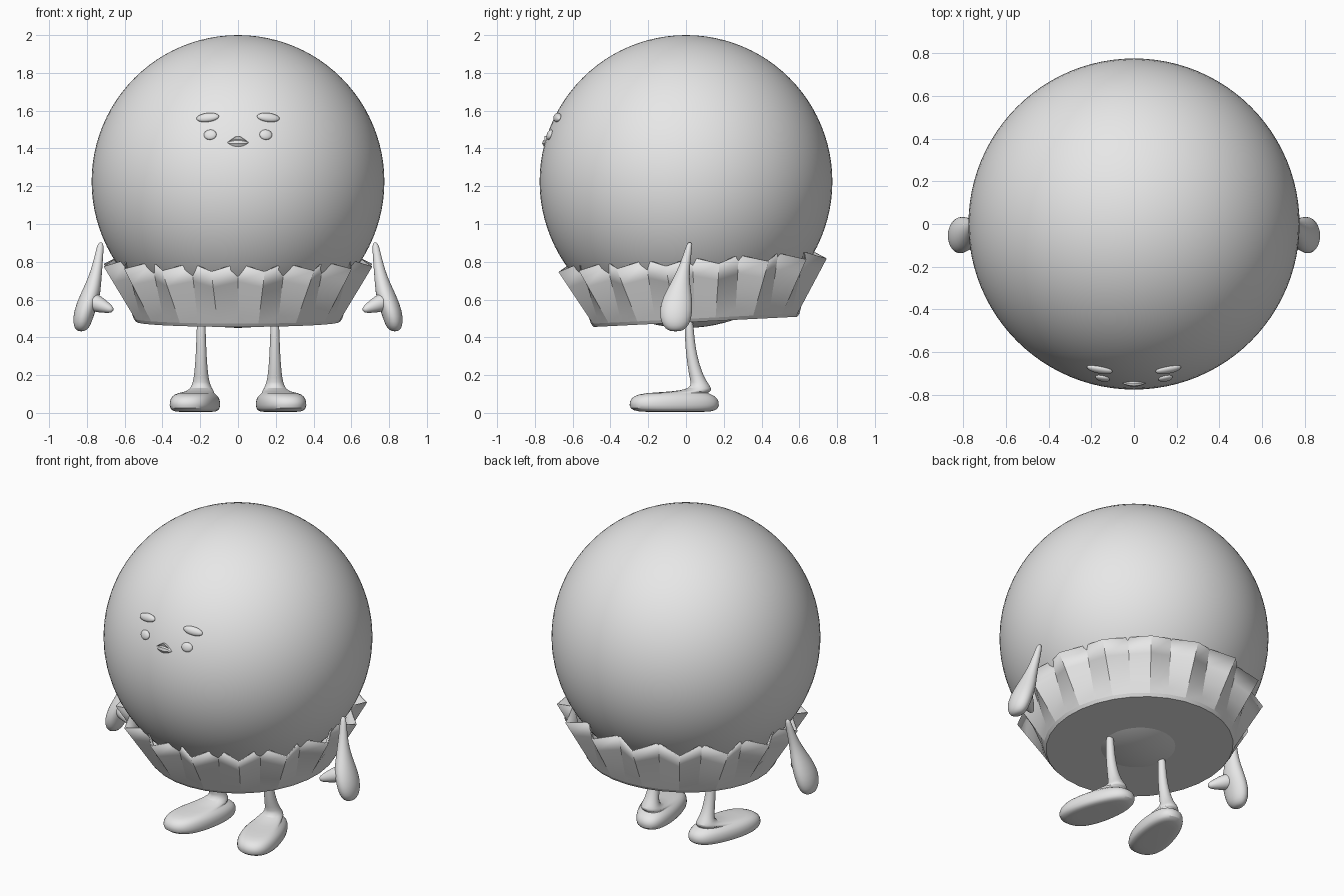
import bpy, bmesh, math
from mathutils import Vector, Matrix

if "Cube" in bpy.data.objects:
    bpy.data.objects.remove(bpy.data.objects["Cube"])

grey = bpy.data.materials.new("light grey")
grey.diffuse_color = (0.8, 0.8, 0.8, 1)
grey.use_nodes = True
grey.node_tree.nodes["Principled BSDF"].inputs["Base Color"].default_value = grey.diffuse_color
CENTRE, R = Vector((0, 0, 1.225)), 0.775


def finish(bm, name, angle=None, subdiv=0, thick=0):
    """Turn a bmesh into a named object with shading and modifiers."""
    bmesh.ops.recalc_face_normals(bm, faces=bm.faces)
    me = bpy.data.meshes.new(name)
    bm.to_mesh(me)
    bm.free()
    me.materials.append(grey)
    ob = bpy.data.objects.new(name, me)
    bpy.context.collection.objects.link(ob)
    if thick:
        m = ob.modifiers.new("thickness", 'SOLIDIFY')
        m.thickness, m.offset = thick, -1
    if subdiv:
        m = ob.modifiers.new("smooth", 'SUBSURF')
        m.levels = m.render_levels = subdiv
    if angle:
        bpy.ops.object.select_all(action='DESELECT')
        ob.select_set(True)
        bpy.context.view_layer.objects.active = ob
        bpy.ops.object.shade_smooth_by_angle(angle=math.radians(angle))
    return ob


def loft(rings, start=True, end=True):
    """Skin a list of closed rings with equal point counts."""
    bm = bmesh.new()
    rows = [[bm.verts.new(p) for p in r] for r in rings]
    n = len(rows[0])
    for a, b in zip(rows, rows[1:]):
        for i in range(n):
            j = (i + 1) % n
            bm.faces.new((a[i], a[j], b[j], b[i]))
    if start:
        bm.faces.new(rows[0])
    if end:
        bm.faces.new(rows[-1])
    return bm


def ellipse(x, y, z, rx, ry, n=16):
    return [Vector((x + rx * math.cos(2 * math.pi * i / n),
                    y + ry * math.sin(2 * math.pi * i / n), z)) for i in range(n)]


def ball(name, loc, size, turn=None, seg=24, rings=16):
    bm = bmesh.new()
    bmesh.ops.create_uvsphere(bm, u_segments=seg, v_segments=rings, radius=1)
    mat = Matrix.Translation(loc) @ (turn or Matrix()).to_4x4() @ Matrix.Diagonal((*size, 1))
    bmesh.ops.transform(bm, matrix=mat, verts=bm.verts)
    return finish(bm, name, 60)


def on_body(x, z, out=0.0):
    """Point on the front of the body, pushed outwards."""
    y = -math.sqrt(R * R - x * x - (z - CENTRE.z) ** 2)
    d = (Vector((x, y, z)) - CENTRE).normalized()
    return CENTRE + d * (R + out)


# Round body
ball("body", CENTRE, (R, R, R), seg=96, rings=48)

# Pleated paper cup: outward folds sit lower than the inward ones, tilted up at the back
PLEATS = 16
rings = []
for t in (-1, 0, 0.12, 0.4, 0.7, 1):
    ring = []
    for i in range(PLEATS * 2):
        a = math.pi * i / PLEATS - math.pi / 2
        if t < 0:
            r, z = 0.54, 0.0
        else:
            outer = i % 2
            r = 0.553 + t * (0.172 if outer else 0.092)
            z = 0.018 + t * (0.282 if outer else 0.322)
        ring.append(Vector((r * math.cos(a), r * math.sin(a), z)))
    rings.append(ring)
bm = loft(rings, end=False)
bmesh.ops.transform(bm, verts=bm.verts, matrix=Matrix.Translation((0, 0.05, 0.482))
                    @ Matrix.Rotation(0.05, 4, 'X'))
finish(bm, "pleated_cup", 12, thick=0.008)


def foot_ring(z, s):
    """Foot outline: wide toe, narrower heel, turned outwards."""
    ring = []
    heel, toe = Vector((0.178, 0.07)), Vector((0.263, -0.163))
    for i in range(24):
        a = 2 * math.pi * i / 24
        c, s_ = math.cos(a), math.sin(a)
        k = 0.5 - 0.5 * s_
        k = k * k * (3 - 2 * k)
        p = heel.lerp(toe, k) + Vector((c, s_)) * (0.105 + 0.032 * k)
        p = Vector((0.215, -0.05)) + (p - Vector((0.215, -0.05))) * s
        ring.append(Vector((p.x, p.y, z)))
    return ring


for side, label in ((1, "left"), (-1, "right")):
    flip = Matrix.Diagonal((side, 1, 1, 1))

    # Leg flowing into the foot
    rings = [foot_ring(0.005, 0.45), foot_ring(0.006, 0.85), foot_ring(0.022, 1.0),
             foot_ring(0.06, 1.01), foot_ring(0.09, 0.92), foot_ring(0.106, 0.7)]
    mid = [a.lerp(b, 0.6) for a, b in zip(foot_ring(0.11, 0.6), ellipse(0.19, 0.085, 0.113, 0.08, 0.075, 24))]
    rings.append(mid)
    for y, z, r in ((0.08, 0.128, 0.058), (0.07, 0.16, 0.044), (0.05, 0.21, 0.036),
                    (0.03, 0.3, 0.029), (0.018, 0.4, 0.025), (0.015, 0.52, 0.022)):
        rings.append(ellipse(0.195, y, z, r, r, 24))
    bm = loft(rings)
    bmesh.ops.transform(bm, matrix=flip, verts=bm.verts)
    finish(bm, label + "_leg_and_foot", 60, subdiv=1)

    # Tapered arm widening into a mitten hand
    bm = loft([ellipse(*p) for p in (
        (0.726, 0.02, 0.903, 0.008, 0.008), (0.728, 0.018, 0.89, 0.018, 0.016),
        (0.738, 0.003, 0.82, 0.024, 0.024), (0.75, -0.015, 0.75, 0.031, 0.034),
        (0.767, -0.032, 0.68, 0.043, 0.054), (0.787, -0.046, 0.61, 0.057, 0.08),
        (0.812, -0.053, 0.54, 0.058, 0.09), (0.824, -0.055, 0.48, 0.051, 0.08),
        (0.828, -0.055, 0.445, 0.037, 0.055), (0.83, -0.055, 0.431, 0.015, 0.025))])
    bmesh.ops.transform(bm, matrix=flip, verts=bm.verts)
    finish(bm, label + "_arm", 60, subdiv=1)

    # Thumb pointing inwards and forwards
    start, tip = Vector((0.80, -0.055, 0.60)), Vector((0.662, -0.125, 0.543))
    turn = (tip - start).to_track_quat('Z', 'Y').to_matrix()
    rings = []
    for t, r in ((0, 0.05), (0.3, 0.05), (0.55, 0.041), (0.8, 0.028), (0.95, 0.018), (1, 0.007)):
        c = start.lerp(tip, t)
        rings.append([c + turn @ p for p in ellipse(0, 0, 0, r, r, 12)])
    bm = loft(rings)
    bmesh.ops.transform(bm, matrix=flip, verts=bm.verts)
    finish(bm, label + "_thumb", 60, subdiv=1)

    # Eye and eyebrow, laid flat against the body
    for name, x, z, size, roll in (("eye", 0.147, 1.472, (0.034, 0.028, 0.014), 0),
                                   ("eyebrow", 0.16, 1.563, (0.061, 0.025, 0.018), -0.12)):
        p = on_body(side * x, z, 0.002)
        out = (p - CENTRE).normalized()
        right = Vector((0, 0, 1)).cross(out).normalized()
        up = out.cross(right)
        turn = Matrix((right, up, out)).transposed() @ Matrix.Rotation(side * roll, 3, 'Z')
        ball(label + "_" + name, p, size, turn)

# Small open mouth: arched upper lip, recessed gap, bulging lower lip
bm = bmesh.new()
COLS = 12
cols = []
for i in range(COLS + 1):
    u = i / COLS * 2 - 1
    w = 1 - u * u
    arch = 1 - abs(u) ** 1.3
    rows = ((1.433 + 0.034 * arch, -0.002), (1.431 + 0.032 * arch, 0.012 * w),
            (1.432 + 0.015 * w, 0.002 * w), (1.431 + 0.008 * w, 0.013 * w),
            (1.429 - 0.007 * w, 0.012 * w), (1.428 - 0.02 * w, -0.002))
    cols.append([bm.verts.new(on_body(u * 0.056, z, o)) for z, o in rows])
for a, b in zip(cols, cols[1:]):
    for j in range(5):
        bm.faces.new((a[j], a[j + 1], b[j + 1], b[j]))
finish(bm, "mouth", 40)
